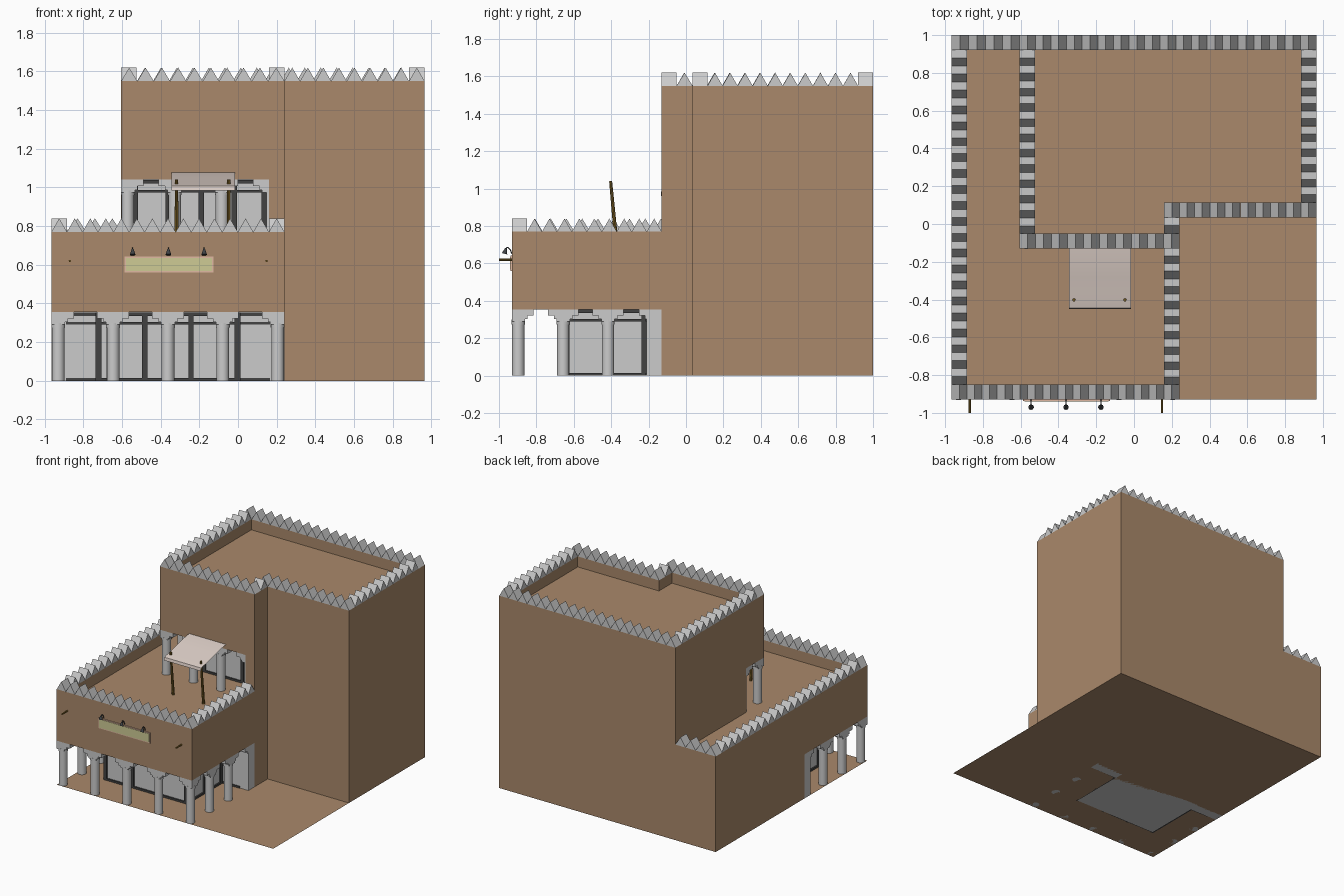
import bpy, bmesh, math
from mathutils import Vector

if "Cube" in bpy.data.objects:
    bpy.data.objects.remove(bpy.data.objects["Cube"])


def mat(name, c):
    m = bpy.data.materials.new(name)
    m.diffuse_color = (*c, 1)
    m.use_nodes = True
    m.node_tree.nodes["Principled BSDF"].inputs["Base Color"].default_value = m.diffuse_color
    return m


CLAY = mat("clay", (.40, .25, .145))
DARK = mat("dark_frame", (.055, .055, .055))
WOOD = mat("wood", (.22, .13, .02))
SIGN = mat("sign_face", (.62, .60, .30))
TRIM = mat("sign_trim", (.75, .48, .36))
CLOTH = mat("cloth", (.72, .62, .57))
IRON = mat("iron", (.05, .055, .06))


def finish(name, bm, m=None, smooth=False):
    me = bpy.data.meshes.new(name)
    bm.to_mesh(me)
    bm.free()
    ob = bpy.data.objects.new(name, me)
    bpy.context.collection.objects.link(ob)
    if m:
        me.materials.append(m)
    if smooth:
        bpy.context.view_layer.objects.active = ob
        ob.select_set(True)
        bpy.ops.object.shade_smooth_by_angle(angle=math.radians(40))
        ob.select_set(False)
    return ob


def box(bm, x0, x1, y0, y1, z0, z1):
    vs = bmesh.ops.create_cube(bm, size=1)["verts"]
    for v in vs:
        v.co = ((x0 + x1) / 2 + v.co.x * (x1 - x0), (y0 + y1) / 2 + v.co.y * (y1 - y0),
                (z0 + z1) / 2 + v.co.z * (z1 - z0))


def rod(bm, a, b, r0, r1, n=8):
    a, b = Vector(a), Vector(b)
    vs = bmesh.ops.create_cone(bm, cap_ends=True, segments=n, radius1=r0, radius2=r1,
                               depth=(b - a).length)["verts"]
    q = Vector((0, 0, 1)).rotation_difference(b - a)
    for v in vs:
        v.co = q @ v.co + (a + b) / 2


def prism(name, pts, z0, z1, m):
    bm = bmesh.new()
    f = bm.faces.new([bm.verts.new((x, y, z0)) for x, y in pts])
    if z1 > z0:
        r = bmesh.ops.extrude_face_region(bm, geom=[f])
        for v in r["geom"]:
            if isinstance(v, bmesh.types.BMVert):
                v.co.z = z1
        bmesh.ops.recalc_face_normals(bm, faces=bm.faces)
    return finish(name, bm, m)


# ground and the four stacked storeys
X0, X1, Y0, Y1 = -.965, .965, -.93, 1.0
back = [(.24, .035), (X1, .035), (X1, Y1)]
prism("courtyard_ground", [(X0, Y0), (X1, Y0), (X1, .035), (.24, .035), (.24, -.13), (X0, -.13)], 0, 0, CLAY)
prism("ground_storey", [(X0, -.13), (.24, -.13)] + back + [(X0, Y1)], 0, .355, CLAY)
prism("terrace_storey", [(X0, Y0), (.24, Y0)] + back + [(X0, Y1)], .355, .685, CLAY)
prism("tower_middle", [(-.605, .1), (.16, .1), (.16, -.13), (.24, -.13)] + back + [(-.605, Y1)], .685, 1.04, CLAY)
prism("tower_top", [(-.605, -.13), (.24, -.13)] + back + [(-.605, Y1)], 1.04, 1.465, CLAY)


# parapets with a row of triangular merlons: x0, x1, y0, y1 of each run
def parapet(name, top, runs):
    wall, teeth = bmesh.new(), bmesh.new()
    for x0, x1, y0, y1 in runs:
        box(wall, x0, x1, y0, y1, top - .085, top)
        along_x = x1 - x0 > y1 - y0
        a, b = (x0, x1) if along_x else (y0, y1)
        c, d = (y0, y1) if along_x else (x0, x1)
        n = max(1, round((b - a) / .083))
        s = (b - a) / n
        for i in range(n):
            prof = [(a + i * s, top), (a + (i + 1) * s, top), (a + (i + .5) * s, top + .07)]
            ends = [[teeth.verts.new((t, e, z) if along_x else (e, t, z)) for t, z in prof] for e in (c, d)]
            teeth.faces.new(ends[0])
            teeth.faces.new(ends[1][::-1])
            for k in range(3):
                j = (k + 1) % 3
                teeth.faces.new((ends[0][j], ends[0][k], ends[1][k], ends[1][j]))
    bmesh.ops.recalc_face_normals(teeth, faces=teeth.faces)
    finish(name + "_wall", wall, CLAY)
    finish(name + "_merlons", teeth)


parapet("terrace_parapet", .77, [(X0, .24, Y0, -.85), (X0, -.885, -.85, .92), (X0, -.605, .92, Y1),
                                 (.16, .24, -.85, -.13)])
parapet("tower_parapet", 1.55, [(-.605, X1, .92, Y1), (-.605, -.525, -.05, .92), (-.605, .24, -.13, -.05),
                                (.16, .24, -.05, .035), (.16, X1, .035, .115), (.885, X1, .115, .92)])


# colonnades: round columns, stepped corbels
def colonnade(name, z, cols, corbels):
    bm = bmesh.new()
    for x, y in cols:
        rod(bm, (x, y, z), (x, y, z + .29), .033, .033, 16)
        rod(bm, (x, y, z + .275), (x, y, z + .3), .036, .036, 16)
    finish(name + "_columns", bm, None, True)
    bm = bmesh.new()
    for x, y, axis, lo, hi in corbels:
        for half, z0, z1 in ((.036, .29, .305), (.05, .303, .322), (.082, .322, .355)):
            c = x if axis == "x" else y
            a, b = max(lo, c - half), min(hi, c + half)
            if axis == "x":
                box(bm, a, b, y - .033, y + .033, z + z0, z + z1)
            else:
                box(bm, x - .033, x + .033, a, b, z + z0, z + z1)
    finish(name + "_corbels", bm)


fx = [-.93 + .2838 * i for i in range(5)]
sy = [-.897, -.657, -.417]
cols = [(x, -.897) for x in fx] + [(x, y) for x in (fx[0], fx[4]) for y in sy[1:]]
corb = [(x, -.897, "x", X0, .24) for x in fx]
corb += [(x, y, "y", Y0, -.13) for x in (-.932, .207) for y in sy + [-.17]]
colonnade("porch", 0, cols, corb)
ux = [-.57, -.328, -.083]
colonnade("balcony", .685, [(x, -.097) for x in ux],
          [(x, -.097, "x", -.605, .16) for x in ux + [.16]] + [(-.572, y, "y", -.13, .1) for y in (-.097, .1)])

# grey inner walls behind the columns
bm = bmesh.new()
box(bm, -.725, 0, -.65, -.13, 0, .355)
box(bm, -.003, .24, -.21, -.13, 0, .355)
box(bm, X0, -.722, -.21, -.13, 0, .355)
finish("porch_inner_walls", bm)
bm = bmesh.new()
box(bm, -.6, .16, .088, .1, .685, 1.04)
box(bm, .148, .16, -.128, .1, .685, 1.04)
finish("balcony_inner_walls", bm)


# dark posts and rails over the inner walls
def frame(bm, axis, fixed, out, a, b, z, posts):
    lo, hi = sorted((fixed, fixed + out))

    def put(p, q, z0, z1):
        if axis == "x":
            box(bm, p, q, lo, hi, z0, z1)
        else:
            box(bm, lo, hi, p, q, z0, z1)
    for z0, z1 in ((0, .015), (.29, .303), (.336, .354)):
        put(a, b, z + z0, z + z1)
    for p in posts:
        put(p - .014, p + .014, z, z + .354)


bm = bmesh.new()
frame(bm, "x", -.65, -.012, -.735, .01, 0, [-.721 + .239 * i for i in range(4)])
for x, o in ((0, .012), (-.725, -.012)):
    frame(bm, "y", x, o, -.66, -.21, 0, [-.644, -.43, -.224])
for a, b in ((.012, .165), (-.89, -.737)):
    frame(bm, "x", -.21, -.006, a, b, 0, [])
frame(bm, "x", .088, -.01, -.54, .15, .685, [-.53, -.36, -.19, -.02, .136])
finish("wall_frames", bm, DARK)

# sign board, its lamps, and two projecting poles
bm = bmesh.new()
box(bm, -.588, -.127, -.937, -.93, .56, .642)
finish("sign_border", bm, TRIM)
bm = bmesh.new()
box(bm, -.58, -.135, -.94, -.932, .567, .635)
finish("sign_board", bm, SIGN)
bm = bmesh.new()
for x in (-.545, -.36, -.175):
    path = [(-.93, .65), (-.94, .675), (-.955, .687), (-.966, .678)]
    for p, q in zip(path, path[1:]):
        rod(bm, (x, *p), (x, *q), .003, .003, 6)
    rod(bm, (x, -.962, .682), (x, -.97, .652), .005, .015, 10)
finish("sign_lamps", bm, IRON, True)
bm = bmesh.new()
for x in (-.87, .148):
    rod(bm, (x, -1.0, .62), (x, -.925, .62), .006, .006)
finish("projecting_poles", bm, WOOD)

# cloth awning on two leaning poles
bm = bmesh.new()
prev = None
for y, z in ((-.12, 1.08), (-.2, 1.067), (-.28, 1.048), (-.36, 1.028), (-.42, 1.015), (-.445, 1.008), (-.45, .985)):
    row = [bm.verts.new((x, y, z)) for x in (-.345, -.015)]
    if prev:
        bm.faces.new((prev[1], prev[0], row[0], row[1]))
    prev = row
bmesh.ops.recalc_face_normals(bm, faces=bm.faces)
finish("awning_cloth", bm, CLOTH, True)
bm = bmesh.new()
for x in (-.318, -.048):
    rod(bm, (x, -.37, .685), (x, -.403, 1.04), .011, .008)
finish("awning_poles", bm, WOOD)
